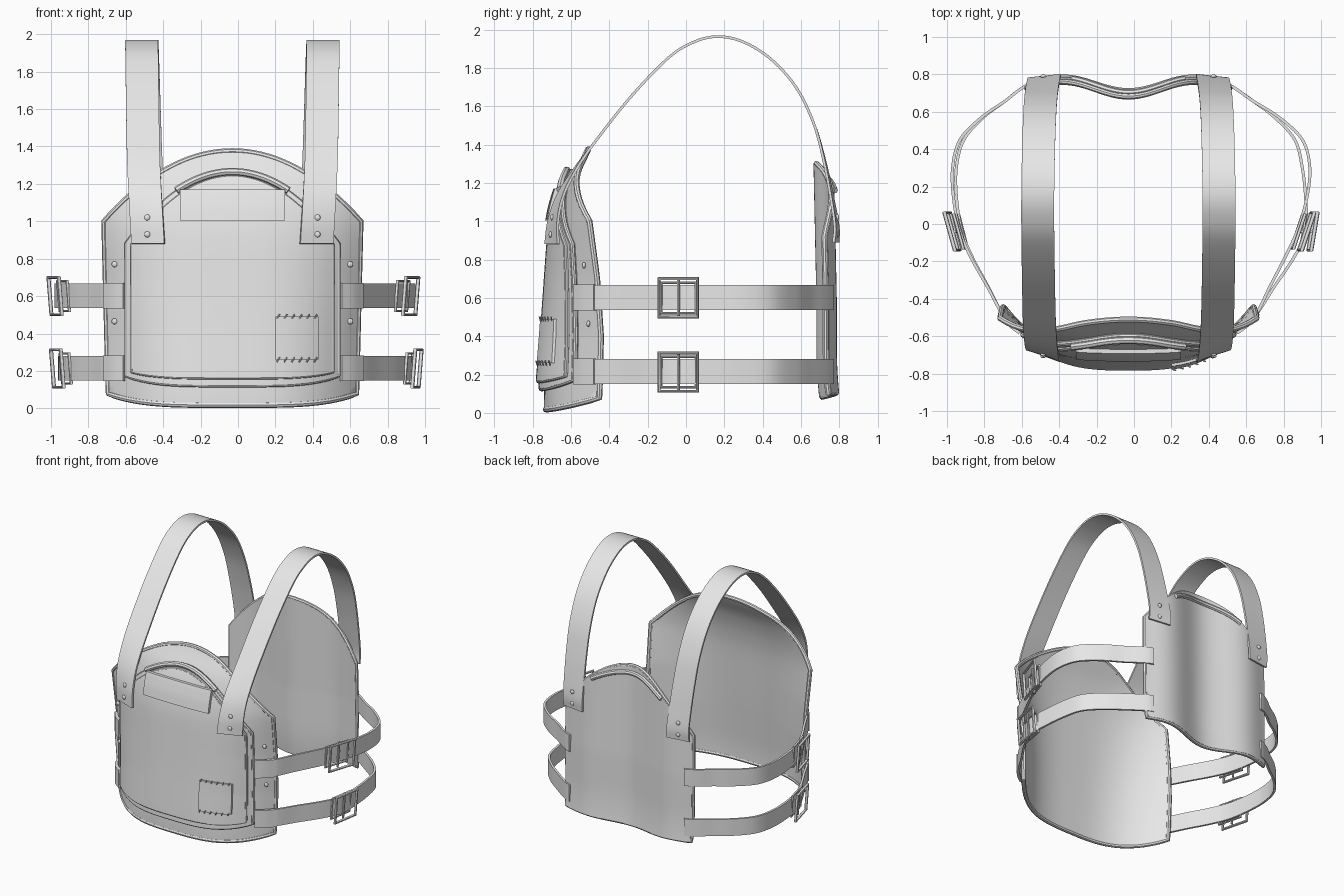
import bpy, bmesh, math
from mathutils import Vector

if "Cube" in bpy.data.objects:
    bpy.data.objects.remove(bpy.data.objects["Cube"])

grey = bpy.data.materials.new("plain_grey")
grey.diffuse_color = (0.8, 0.8, 0.8, 1)
grey.use_nodes = True
grey.node_tree.nodes["Principled BSDF"].inputs["Base Color"].default_value = grey.diffuse_color
CX = -0.03  # centre line of the garment


def finish(ob, angle=40):
    ob.data.materials.clear()
    ob.data.materials.append(grey)
    bpy.ops.object.select_all(action='DESELECT')
    ob.select_set(True)
    bpy.context.view_layer.objects.active = ob
    bpy.ops.object.shade_smooth_by_angle(angle=math.radians(angle))
    return ob


def sheet(name, A, B):
    """Closed slab between two matching grids of points."""
    bm = bmesh.new()
    a = [[bm.verts.new(p) for p in row] for row in A]
    b = [[bm.verts.new(p) for p in row] for row in B]
    n, m = len(a), len(a[0])
    for i in range(n - 1):
        for j in range(m - 1):
            for g in (a, b):
                bm.faces.new((g[i][j], g[i + 1][j], g[i + 1][j + 1], g[i][j + 1]))
    ring = rim(n, m)
    for (i, j), (k, l) in zip(ring, ring[1:] + ring[:1]):
        bm.faces.new((a[i][j], a[k][l], b[k][l], b[i][j]))
    bmesh.ops.recalc_face_normals(bm, faces=bm.faces)
    me = bpy.data.meshes.new(name)
    bm.to_mesh(me)
    bm.free()
    ob = bpy.data.objects.new(name, me)
    bpy.context.collection.objects.link(ob)
    return finish(ob)


def rim(n, m):
    return ([(i, 0) for i in range(n - 1)] + [(n - 1, j) for j in range(m - 1)]
            + [(i, m - 1) for i in range(n - 1, 0, -1)] + [(0, j) for j in range(m - 1, 0, -1)])


def tube(name, pts, r, cyclic=False, res=2):
    cu = bpy.data.curves.new(name, 'CURVE')
    cu.dimensions = '3D'
    cu.bevel_depth, cu.bevel_resolution, cu.use_fill_caps = r, res, True
    sp = cu.splines.new('POLY')
    sp.points.add(len(pts) - 1)
    for q, p in zip(sp.points, pts):
        q.co = (*p, 1)
    sp.use_cyclic_u = cyclic
    ob = bpy.data.objects.new(name, cu)
    bpy.context.collection.objects.link(ob)
    bpy.ops.object.select_all(action='DESELECT')
    ob.select_set(True)
    bpy.context.view_layer.objects.active = ob
    bpy.ops.object.convert(target='MESH')
    return finish(bpy.context.object)


def panel(name, c, hw, zb, zt, surf, d0, d1, bead=0, n=36):
    """Curved plate: outline from width, bottom and top rules, bead on the rim."""
    def grid(d):
        out = []
        for i in range(n + 1):
            s = -1 + 2 * i / n
            row = []
            for j in range(n + 1):
                z = zb(s) + (zt(s) - zb(s)) * j / n
                x = c + s * hw(z)
                row.append(Vector((x, surf(x, z) + d, z)))
            out.append(row)
        return out
    A, B = grid(d0), grid(d1)
    sheet(name, A, B)
    if bead:
        tube(name + "_rim", [(A[i][j] + B[i][j]) / 2 for i, j in rim(n + 1, n + 1)], bead, True)


def table(z, pts):
    if z <= pts[0][0]:
        return pts[0][1]
    for (a, u), (b, v) in zip(pts, pts[1:]):
        if z <= b:
            t = (z - a) / (b - a)
            return u + (v - u) * t
    return pts[-1][1]


def smooth_path(pts, k=7):
    P = [Vector(p) for p in pts]
    P = [2 * P[0] - P[1]] + P + [2 * P[-1] - P[-2]]
    out = []
    for a, b, c, d in zip(P, P[1:], P[2:], P[3:]):
        for i in range(k):
            t = i / k
            out.append(0.5 * (2 * b + (c - a) * t + (2 * a - 5 * b + 4 * c - d) * t * t
                              + (3 * b - a - 3 * c + d) * t ** 3))
    return out + [P[-2]]


def strap(name, pts, wide, thick=0.014):
    """Ribbon swept along a path; wide(t) is the half-width vector."""
    path = smooth_path(pts)
    A, B = [], []
    for i, p in enumerate(path):
        w = wide(i / (len(path) - 1))
        tan = path[min(i + 1, len(path) - 1)] - path[max(i - 1, 0)]
        nrm = tan.cross(w).normalized() * thick / 2
        row = [p + w * k for k in (-1, -0.33, 0.33, 1)]
        A.append([q + nrm for q in row])
        B.append([q - nrm for q in row])
    sheet(name, A, B)


def rivet(name, x, y, z, r=0.016):
    bpy.ops.mesh.primitive_uv_sphere_add(segments=12, ring_count=8, radius=r, location=(x, y, z))
    ob = bpy.context.object
    ob.name = name
    ob.scale.y = 0.6
    finish(ob)


MID = [(0, -.742), (.12, -.742), (.5, -.71), (.9, -.682), (1.0, -.67), (1.15, -.635), (1.28, -.58), (1.39, -.5)]
EDGE = [(0, -.465), (.4, -.455), (.7, -.475), (1.0, -.515)]


def chest(x, z):
    s = min(1, abs(x - CX) / (.66 + .025 * z))
    m = (table(z - .06, MID) + table(z, MID) + table(z + .06, MID)) / 3
    e = table(z, EDGE)
    return e + (m - e) * (1 - s ** 3)


def back(x, z):
    s = min(1, abs(x - CX) / .535)
    flare = .025 * max(0, 1 - z / .35) ** 2
    return .68 - .015 * max(0, z - .6) / .7 + flare + .075 * math.sin(math.pi * s / 1.3) ** 2


# Front plate and the two layers of its padding
panel("front_plate", CX, lambda z: .66 + .025 * z, lambda s: .018 + .06 * abs(s) ** 4,
      lambda s: 1.375 - .375 * s * s, chest, 0, .022, .016)
panel("front_pad_backing", CX, lambda z: .565, lambda s: .125 + .05 * abs(s) ** 4,
      lambda s: 1.26 - .38 * s * s, chest, -.03, 0, .013)
panel("front_pad", CX, lambda z: .535, lambda s: .165 + .03 * abs(s) ** 4,
      lambda s: 1.235 - .36 * s * s, chest, -.046, -.02, .011)

# Rear plate
panel("back_plate", CX, lambda z: .53 + .012 * math.sin(2.5 * z), lambda s: .095 - .012 * math.cos(4 * s),
      lambda s: 1.30 - .38 * s * s, back, 0, .032, .015)

# Raised rolls under the top edges
arc = [i / 20 - 1 for i in range(41)]
tube("front_collar_roll", [(CX + .3 * s, chest(CX + .3 * s, 1.265 - .1 * s * s) - .04, 1.265 - .1 * s * s)
                           for s in arc], .02)
tube("back_collar_roll", [(CX + .3 * s, back(CX + .3 * s, 1.25 - .09 * s * s) + .035, 1.25 - .09 * s * s)
                          for s in arc], .018)

# Label plate and stitched patch
panel("label_plate", CX, lambda z: .28, lambda s: 1.005, lambda s: 1.17, chest, -.068, -.046, 0, 12)
panel("patch", .315, lambda z: .115, lambda s: .26, lambda s: .49, chest, -.06, -.044, 0, 10)
for z in (.26, .49):
    for i in range(6):
        x = .215 + .04 * i
        y = chest(x, z) - .06
        tube("patch_stitch", [(x - .008, y, z - .012), (x + .008, y - .006, z + .012)], .004, False, 1)

# Shoulder straps with rivets
YZ = [(-.70, .88), (-.692, 1.0), (-.66, 1.12), (-.6, 1.235), (-.5, 1.38), (-.3, 1.635), (-.1, 1.845),
      (.03, 1.93), (.16, 1.963), (.3, 1.935), (.45, 1.84), (.58, 1.69), (.67, 1.5), (.725, 1.3),
      (.765, 1.1), (.785, .97), (.782, .89)]
for side in (-1, 1):
    def sx(t):
        return CX + side * (.45 + .035 * math.sin(math.pi * min(1, t * 1.1)))
    n = len(YZ) - 1
    strap("shoulder_strap", [(sx(i / n), y, z) for i, (y, z) in enumerate(YZ)],
          lambda t: Vector((.088, side * (.033 * max(0, 1 - t * 4) - .012 * max(0, t * 4 - 3)), 0)))
    for z in (.93, 1.02):
        rivet("strap_rivet", CX + side * .455, -.707 + (z - .93) * .1, z)
        rivet("back_strap_rivet", CX + side * .455, .79, z)
    # Rivets along the plate edge
    for z, x in ((.77, .63), (.465, .63), (.17, .59)):
        rivet("edge_rivet", CX + side * x, chest(CX + side * x, z) - .006, z)

# Side straps and buckles; the last two values shift each strap outward at its front and back
SIDE = [(.55, -.572), (.61, -.527), (.665, -.467), (.74, -.34), (.84, -.18), (.905, -.04), (.93, .13),
        (.93, .3), (.89, .45), (.77, .57), (.64, .655), (.56, .712), (.50, .75), (.46, .765)]
for side, z0, fr, bk in ((1, .602, -.035, .01), (1, .215, .015, -.03), (-1, .602, .025, .04), (-1, .215, .015, .02)):
    def place(x, y, z):
        k = max(0, min(1, (y + .05) / .3))
        x += (fr + (bk - fr) * k) * max(0, min(1, (x - .65) / .2))
        if side < 0:
            x = -x - .06 * max(0, min(1, (.9 - x) / .3))
        return Vector((x, y, z))
    strap("side_strap", [place(x, y, z0) for x, y in SIDE], lambda t: Vector((0, 0, .065)), .016)
    # Folded strap end on the front plate
    strap("strap_tab", [place(x, y - .01, z0) for x, y in SIDE[:3]], lambda t: Vector((0, 0, .068)), .02)

    # Outer frame, centre bar and inner loop
    def b(u, v, out=.065):
        return (place(.9, -.04 + .1 * u, z0 - .002 + .1 * v)
                + Vector((side * (out - .015 + .025 * u + .008 * v), 0, 0)))
    tube("buckle_frame", [b(-1, -1), b(1, -1), b(1, 1), b(-1, 1)], .011, True)
    tube("buckle_bar", [b(0, -1, .04), b(0, 1, .04)], .008)
    tube("buckle_loop", [b(-.9, -.8, .02), b(.9, -.8, .02), b(.9, .8, .02), b(-.9, .8, .02)], .009, True)
